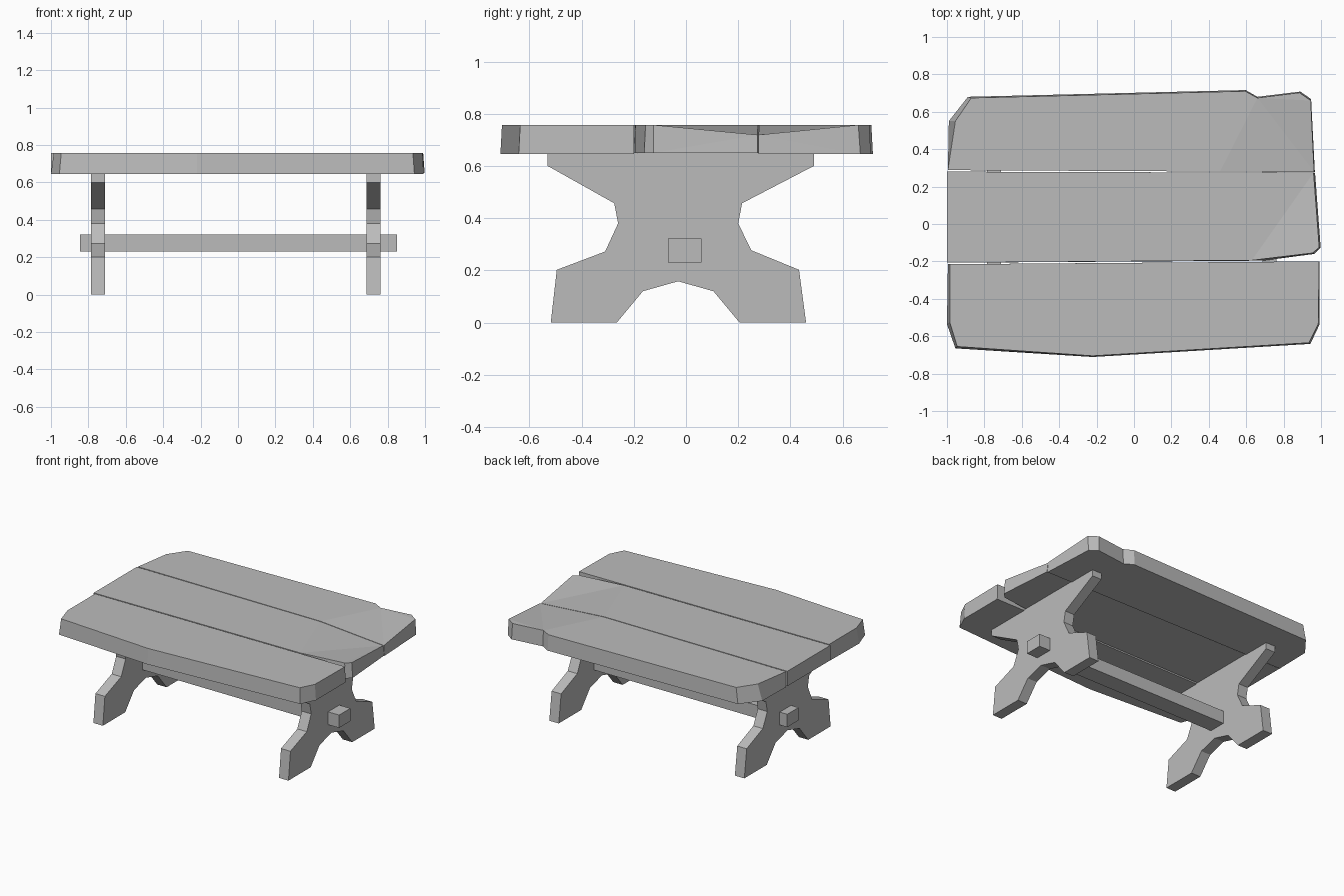
import bpy, bmesh
from mathutils import Vector

cube = bpy.data.objects.get("Cube")
if cube:
    bpy.data.objects.remove(cube)

wood = bpy.data.materials.new("grey_wood")
wood.use_nodes = True
GREY = (0.5, 0.5, 0.5, 1)
wood.diffuse_color = GREY
wood.node_tree.nodes["Principled BSDF"].inputs["Base Color"].default_value = GREY


def finish(name, bm):
    bmesh.ops.recalc_face_normals(bm, faces=bm.faces)
    mesh = bpy.data.meshes.new(name)
    bm.to_mesh(mesh)
    bm.free()
    mesh.materials.append(wood)
    obj = bpy.data.objects.new(name, mesh)
    bpy.context.collection.objects.link(obj)


def loft(name, lower, upper, worn=None):
    """Solid between two matching outlines, with an optional worn-down top corner."""
    bm = bmesh.new()
    a = [bm.verts.new(p) for p in lower]
    b = [bm.verts.new(p) for p in upper]
    bm.faces.new(a[::-1])
    bm.faces.new(b)
    for i in range(len(a)):
        j = (i + 1) % len(a)
        bm.faces.new((a[i], a[j], b[j], b[i]))
    if worn is not None:
        corner = b[worn]
        bmesh.ops.bisect_plane(bm, geom=bm.verts[:] + bm.edges[:] + bm.faces[:],
                               plane_co=(0.46, 0, 0), plane_no=(1, 0, 0))
        corner.co.z -= 0.038
        bmesh.ops.triangulate(bm, faces=[f for f in bm.faces if corner in f.verts])
    finish(name, bm)


def plank(name, outline, shifts, bottom, worn=None):
    """Plank from its top outline; shifts move single corners of the underside."""
    low = [(x + shifts.get(i, (0, 0))[0], y + shifts.get(i, (0, 0))[1], bottom)
           for i, (x, y) in enumerate(outline)]
    loft(name, low, [(x, y, 0.757) for x, y in outline], worn)


# Table top
plank("front_plank",
      [(-0.985, -0.215), (-0.985, -0.525), (-0.945, -0.655), (-0.22, -0.705),
       (0.935, -0.635), (0.985, -0.535), (0.99, -0.2)],
      {0: (-0.01, 0), 1: (-0.015, -0.01), 2: (-0.01, -0.01), 3: (0, -0.006),
       4: (0.008, -0.006), 5: (0.008, 0), 6: (0.003, 0)}, 0.645)
plank("middle_plank",
      [(-1, 0.28), (-1, -0.207), (0.63, -0.194), (0.955, -0.155), (0.99, -0.125),
       (0.96, 0.274)],
      {2: (0.06, -0.002), 3: (0.01, -0.005), 4: (0.008, 0), 5: (0.008, 0)}, 0.65, 5)
plank("back_plank",
      [(-0.995, 0.288), (0.963, 0.278), (0.945, 0.66), (0.885, 0.702), (0.66, 0.674),
       (0.595, 0.71), (-0.87, 0.674), (-0.955, 0.55)],
      {1: (0.004, 0), 2: (0.002, 0.008), 3: (0.004, 0.006), 4: (0, 0.006),
       5: (0.002, 0.006), 6: (-0.018, 0.006), 7: (-0.035, 0)}, 0.645, 1)

# Trestle legs cut from one board each
PROFILE = [(-0.53, 0.652), (-0.53, 0.6), (-0.275, 0.457), (-0.26, 0.38),
           (-0.31, 0.272), (-0.495, 0.202), (-0.518, 0), (-0.265, 0),
           (-0.165, 0.12), (-0.03, 0.158), (0.105, 0.12), (0.205, 0), (0.46, 0),
           (0.433, 0.202), (0.25, 0.277), (0.2, 0.38), (0.215, 0.457),
           (0.49, 0.6), (0.49, 0.652)]
for name, x in (("right_leg", -0.785), ("left_leg", 0.688)):
    loft(name, [(x, y, z) for y, z in PROFILE], [(x + 0.075, y, z) for y, z in PROFILE])

# Beam passing through both legs
bm = bmesh.new()
bmesh.ops.create_cube(bm, size=1)
bmesh.ops.scale(bm, vec=Vector((1.695, 0.127, 0.092)), verts=bm.verts)
bmesh.ops.translate(bm, vec=Vector((0.003, -0.005, 0.276)), verts=bm.verts)
finish("stretcher_beam", bm)
